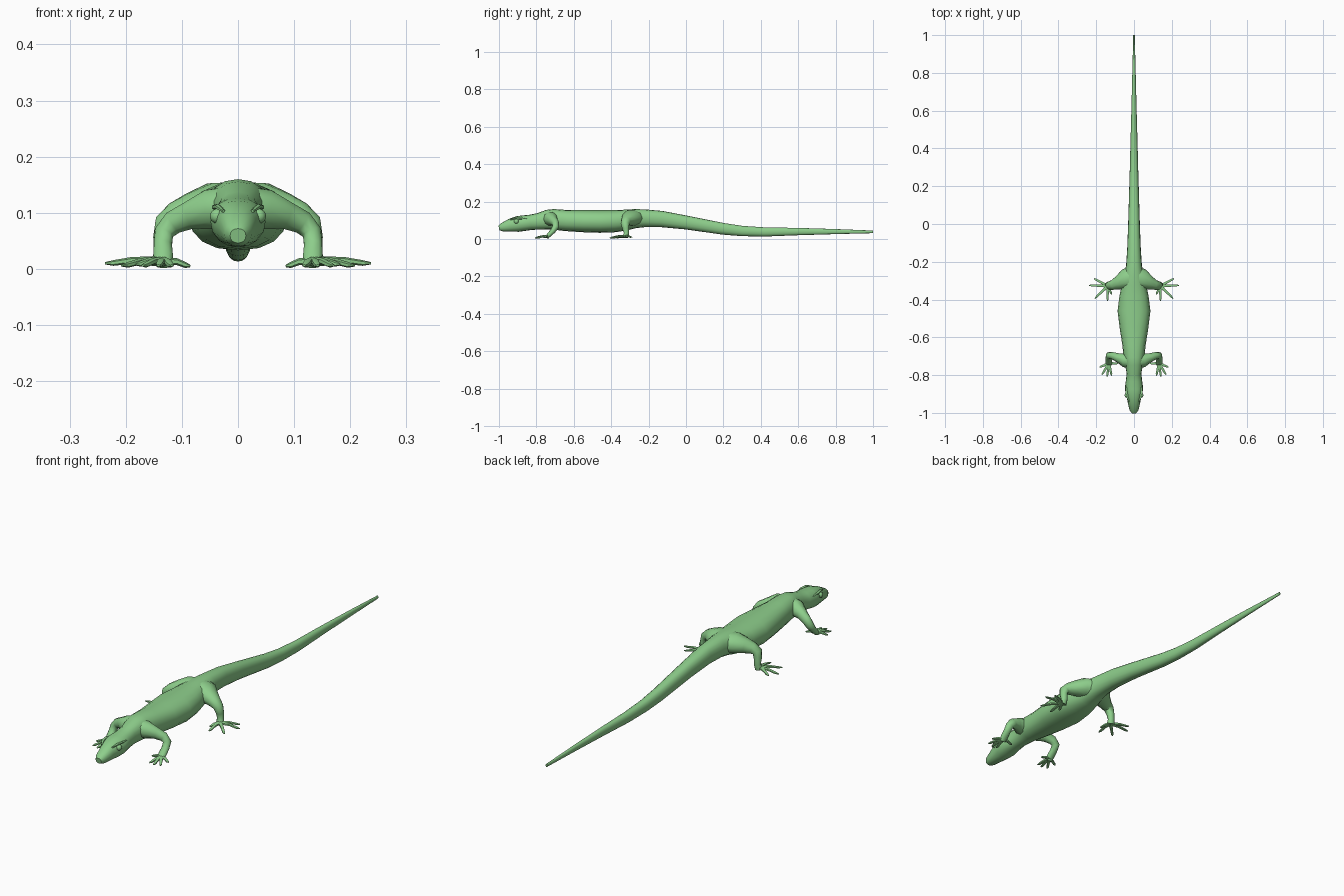
import bpy, bmesh, math
from mathutils import Vector, Matrix

cube = bpy.data.objects.get("Cube")
if cube:
    bpy.data.objects.remove(cube, do_unlink=True)

skin = bpy.data.materials.new("lizard green")
skin.use_nodes = True
GREEN = (0.27, 0.62, 0.26, 1)
skin.diffuse_color = GREEN
skin.node_tree.nodes["Principled BSDF"].inputs["Base Color"].default_value = GREEN


def loft(bm, stations, side, count, power=1.0):
    """Skin oval rings along a path; each station is x, y, z, radius along side, other radius."""
    rings = []
    centres = [Vector(s[:3]) for s in stations]
    for i, s in enumerate(stations):
        t = (centres[min(i + 1, len(centres) - 1)] - centres[max(i - 1, 0)]).normalized()
        u = (side - t * side.dot(t)).normalized()
        v = t.cross(u)
        ring = []
        for k in range(count):
            a = 2 * math.pi * k / count
            c, d = (math.copysign(abs(f) ** power, f) for f in (math.cos(a), math.sin(a)))
            ring.append(bm.verts.new(centres[i] + u * c * s[3] + v * d * s[4]))
        rings.append(ring)
    for a, b in zip(rings, rings[1:]):
        for k in range(count):
            n = (k + 1) % count
            bm.faces.new((a[k], a[n], b[n], b[k]))
    bm.faces.new(rings[0])
    bm.faces.new(rings[-1])


def finish(bm, name, mirrored=False):
    bmesh.ops.recalc_face_normals(bm, faces=bm.faces)
    mesh = bpy.data.meshes.new(name)
    bm.to_mesh(mesh)
    bm.free()
    mesh.materials.append(skin)
    ob = bpy.data.objects.new(name, mesh)
    bpy.context.collection.objects.link(ob)
    bpy.ops.object.select_all(action='DESELECT')
    ob.select_set(True)
    bpy.context.view_layer.objects.active = ob
    bpy.ops.object.shade_smooth_by_angle(angle=math.radians(55))
    if mirrored:
        mod = ob.modifiers.new("Mirror", 'MIRROR')
        mod.use_mirror_merge = False


X, Y, Z = Vector((1, 0, 0)), Vector((0, 1, 0)), Vector((0, 0, 1))

# Head, trunk and tail: y, half width, top, bottom
outline = [
    (-1, .014, .072, .046), (-.985, .024, .084, .040), (-.94, .034, .108, .038),
    (-.9, .043, .122, .038), (-.87, .049, .126, .042), (-.83, .043, .130, .048),
    (-.79, .039, .138, .050), (-.74, .048, .156, .050), (-.71, .054, .160, .050),
    (-.64, .062, .155, .042), (-.55, .076, .154, .036), (-.46, .087, .154, .033),
    (-.38, .077, .154, .036), (-.32, .064, .157, .046), (-.27, .052, .160, .058),
    (-.22, .042, .158, .063), (-.13, .036, .150, .063), (0, .031, .125, .051),
    (.1, .028, .105, .037), (.2, .025, .085, .023), (.3, .022, .070, .015),
    (.42, .019, .062, .013), (.6, .014, .059, .020), (.8, .009, .053, .026),
    (1, .004, .045, .031)]
bm = bmesh.new()
loft(bm, [(0, y, (t + b) / 2, w, (t - b) / 2) for y, w, t, b in outline], X, 16, .88)
finish(bm, "body_and_tail")


def leg(name, limb, foot, toes):
    bm = bmesh.new()
    loft(bm, limb, Y, 10)
    root = Vector(foot)
    for tip in toes:
        end = Vector(tip)
        mid = root.lerp(end, .5) + Z * .004
        loft(bm, [(*root, .009, .010), (*mid, .006, .007),
                  (*root.lerp(end, .85), .005, .006), (*end, .002, .003)], Z, 6)
    finish(bm, name, True)


# Front legs with splayed toes
leg("front_legs",
    [(.015, -.725, .110, .045, .038), (.050, -.722, .106, .036, .037),
     (.085, -.708, .096, .024, .026), (.115, -.697, .083, .019, .022),
     (.132, -.696, .065, .018, .018), (.134, -.712, .042, .014, .017),
     (.133, -.732, .022, .012, .018), (.133, -.745, .008, .010, .016)],
    (.133, -.738, .013),
    [(.085, -.738, .005), (.118, -.803, .006), (.142, -.808, .006),
     (.170, -.798, .006), (.182, -.758, .008)])

# Hind legs with longer toes
leg("hind_legs",
    [(.010, -.285, .112, .062, .044), (.045, -.295, .112, .056, .043),
     (.080, -.310, .104, .038, .034), (.110, -.322, .095, .027, .026),
     (.130, -.326, .082, .023, .020), (.135, -.322, .056, .018, .017),
     (.135, -.318, .030, .014, .015), (.138, -.325, .010, .016, .018)],
    (.139, -.328, .013),
    [(.140, -.408, .006), (.207, -.394, .006), (.237, -.325, .010),
     (.212, -.289, .010), (.118, -.372, .006)])

# Eyes
bm = bmesh.new()
bmesh.ops.create_uvsphere(bm, u_segments=12, v_segments=8, radius=.013,
                          matrix=Matrix.Translation((.037, -.907, .094)))
finish(bm, "eyes", True)

# Brow ridges above the eyes
bm = bmesh.new()
loft(bm, [(.026, -.94, .103, .003, .003), (.036, -.915, .111, .005, .006),
          (.041, -.885, .110, .005, .006), (.038, -.85, .106, .003, .003)], Z, 6)
finish(bm, "brow_ridges", True)
